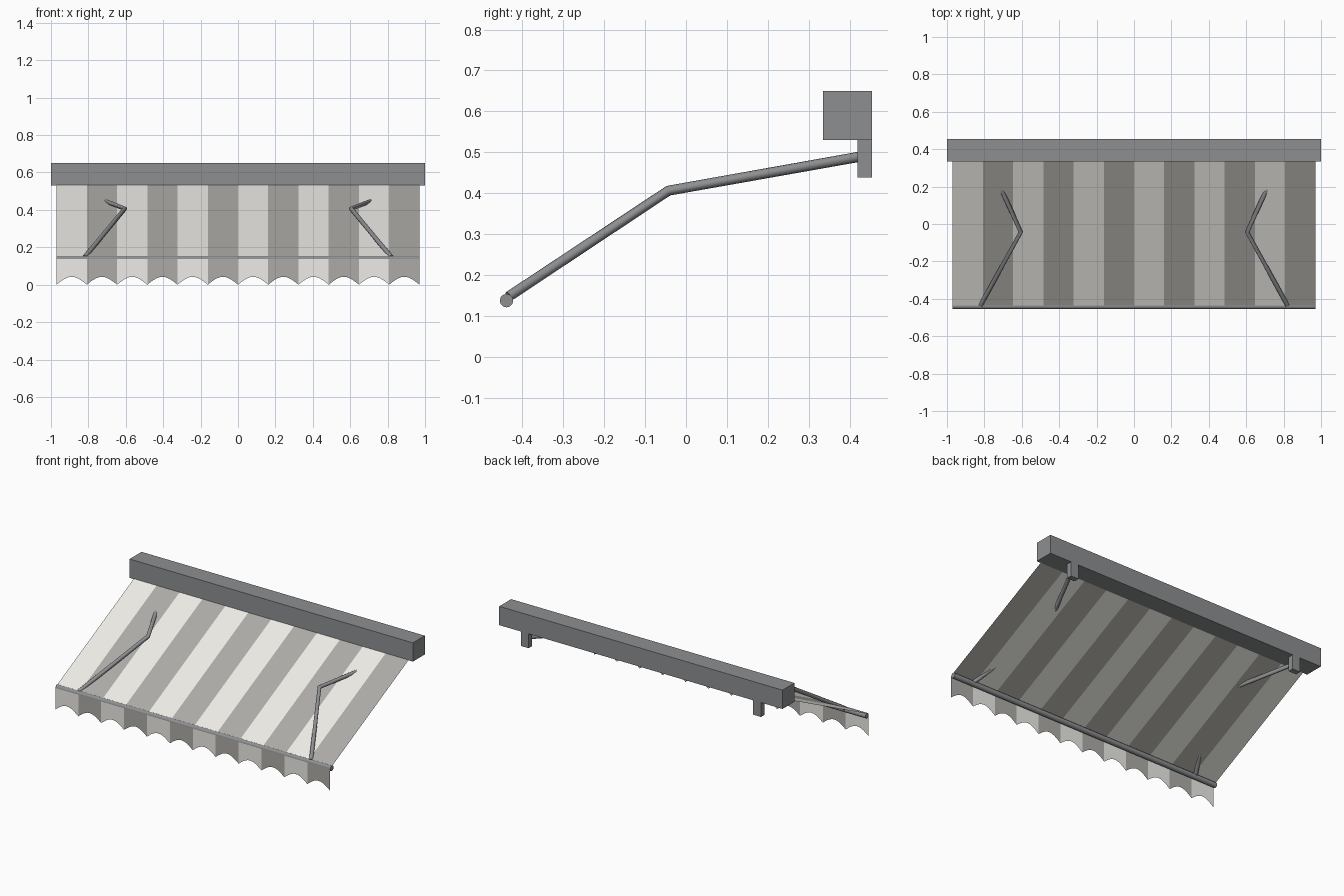
import bpy, math
from mathutils import Vector

if "Cube" in bpy.data.objects:
    bpy.data.objects.remove(bpy.data.objects["Cube"])

def material(name, rgb):
    m = bpy.data.materials.new(name)
    m.diffuse_color = (*rgb, 1)
    m.use_nodes = True
    m.node_tree.nodes["Principled BSDF"].inputs["Base Color"].default_value = m.diffuse_color
    return m

metal = material("metal_grey", (0.27, 0.275, 0.285))
light = material("light_stripe", (0.85, 0.84, 0.80))
dark = material("dark_stripe", (0.42, 0.41, 0.385))

def mesh_object(name, verts, faces, mats):
    me = bpy.data.meshes.new(name)
    me.from_pydata(verts, [], faces)
    ob = bpy.data.objects.new(name, me)
    bpy.context.collection.objects.link(ob)
    for m in mats:
        me.materials.append(m)
    return ob

def box(name, lo, hi):
    lo, hi = Vector(lo), Vector(hi)
    bpy.ops.mesh.primitive_cube_add(size=1, location=(lo + hi) / 2)
    ob = bpy.context.object
    ob.name = name
    ob.scale = hi - lo
    bpy.ops.object.transform_apply(location=False, rotation=False, scale=True)
    ob.data.materials.append(metal)

HALF, STRIPES = 0.97, 12
WIDTH = 2 * HALF / STRIPES

# Roller housing under the wall
box("housing", (-1, 0.335, 0.53), (1, 0.455, 0.65))

# Front bar
bpy.ops.mesh.primitive_cylinder_add(vertices=12, radius=0.0165, depth=2 * HALF,
                                    location=(0, -0.439, 0.137),
                                    rotation=(0, math.pi / 2, 0))
bar = bpy.context.object
bar.name = "front_bar"
bar.data.materials.append(metal)
bpy.ops.object.shade_smooth_by_angle(angle=math.radians(35))

# Wall brackets and folding arms
for side, sx in (("left", -1), ("right", 1)):
    box(f"bracket_{side}", (sx * 0.82 - 0.0275, 0.42, 0.438), (sx * 0.82 + 0.0275, 0.455, 0.535))
    cu = bpy.data.curves.new(f"arm_{side}", 'CURVE')
    cu.dimensions = '3D'
    cu.bevel_depth = 0.0125
    cu.bevel_resolution = 2
    cu.use_fill_caps = True
    path = [(0.82, 0.43, 0.49), (0.605, -0.043, 0.406), (0.82, -0.434, 0.147)]
    sp = cu.splines.new('POLY')
    sp.points.add(len(path) - 1)
    for p, (x, y, z) in zip(sp.points, path):
        p.co = (sx * x, y, z, 1)
    cu.materials.append(metal)
    arm = bpy.data.objects.new(f"arm_{side}", cu)
    bpy.context.collection.objects.link(arm)
    bpy.ops.object.select_all(action='DESELECT')
    arm.select_set(True)
    bpy.context.view_layer.objects.active = arm
    bpy.ops.object.convert(target='MESH')
    bpy.ops.object.shade_smooth_by_angle(angle=math.radians(50))

# Sloping striped canopy
verts, faces = [], []
for i in range(STRIPES + 1):
    x = -HALF + i * WIDTH
    verts += [(x, -0.44, 0.15), (x, 0.35, 0.54)]
for i in range(STRIPES):
    a = 2 * i
    faces.append((a, a + 2, a + 3, a + 1))
canopy = mesh_object("canopy", verts, faces, [light, dark])
for i, f in enumerate(canopy.data.polygons):
    f.material_index = i % 2

# Hanging valance with an arched lower edge per stripe
SEG = 10
verts, faces = [], []
for i in range(STRIPES * SEG + 1):
    x = -HALF + i * WIDTH / SEG
    z = 0.042 * math.sin(math.pi * (i % SEG) / SEG)
    verts += [(x, -0.456, z), (x, -0.456, 0.138)]
for i in range(STRIPES * SEG):
    a = 2 * i
    faces.append((a, a + 2, a + 3, a + 1))
valance = mesh_object("valance", verts, faces, [light, dark])
for i, f in enumerate(valance.data.polygons):
    f.material_index = (i // SEG) % 2
